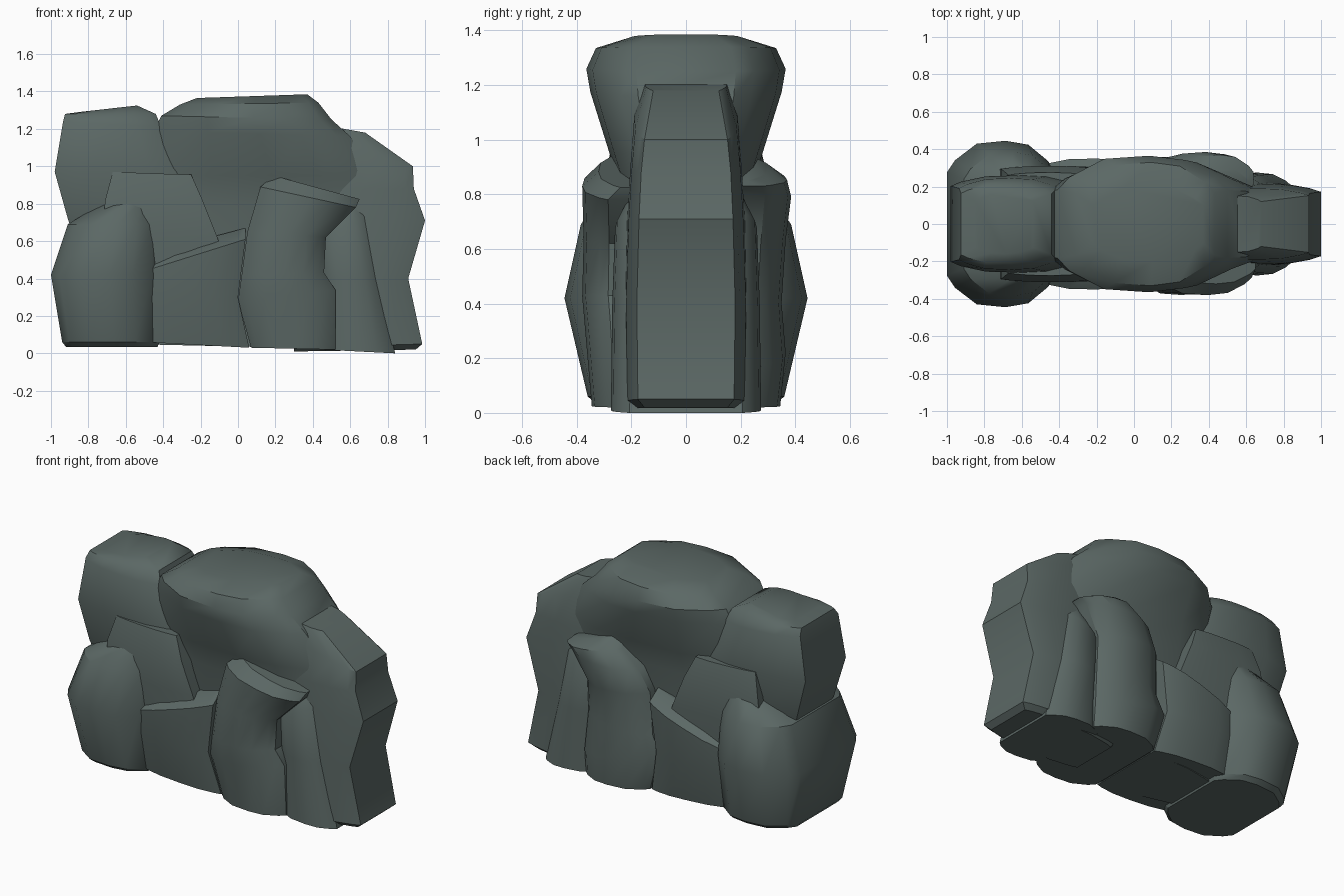
import bpy
import bmesh
from math import radians

cube = bpy.data.objects.get("Cube")
if cube:
    bpy.data.objects.remove(cube, do_unlink=True)


def make_material(name, colour):
    material = bpy.data.materials.new(name)
    material.use_nodes = True
    material.diffuse_color = colour
    material.node_tree.nodes["Principled BSDF"].inputs["Base Color"].default_value = colour
    return material


stone = make_material("grey green stone", (0.105, 0.138, 0.13, 1))

# Positions along a boulder's length where its cross-section has corners
STATIONS = (-1, -0.85, -0.45, 0.08, 0.5, 0.86, 1)


def ring_points(level, end_depth, front_reach, back_reach):
    """One closed ring, possibly sloping along x."""
    z_left, z_right, x_left, x_right, depth = level
    front, back = [], []
    for station in STATIONS:
        t = (station + 1) / 2
        x = x_left + (x_right - x_left) * t
        z = z_left + (z_right - z_left) * t
        y = depth * (1 - (1 - end_depth) * abs(station) ** 3)
        front.append((x, -y * front_reach, z))
        back.append((x, y * back_reach, z))
    return front + back[::-1]


def boulder(name, levels, end_depth, front_reach=1, back_reach=1):
    """Loft a boulder from levels of (z left, z right, x left, x right, half depth)."""
    bm = bmesh.new()
    rings = []
    for level in levels:
        points = ring_points(level, end_depth, front_reach, back_reach)
        rings.append([bm.verts.new(p) for p in points])
    count = len(rings[0])
    for lower, upper in zip(rings, rings[1:]):
        for i in range(count):
            j = (i + 1) % count
            bm.faces.new((lower[i], lower[j], upper[j], upper[i]))
    bm.faces.new(rings[0][::-1])
    bm.faces.new(rings[-1])
    bmesh.ops.recalc_face_normals(bm, faces=bm.faces)
    mesh = bpy.data.meshes.new(name)
    bm.to_mesh(mesh)
    bm.free()
    mesh.materials.append(stone)
    rock = bpy.data.objects.new(name, mesh)
    bpy.context.collection.objects.link(rock)
    bpy.ops.object.select_all(action="DESELECT")
    rock.select_set(True)
    bpy.context.view_layer.objects.active = rock
    bpy.ops.object.shade_smooth_by_angle(angle=radians(35))


# Large central mass, widest near its crown and blending into the end slab
boulder("central_boulder", [
    (.05, .02, -.6, .75, .22),
    (.8, .8, -.5, .78, .23),
    (.95, .95, -.47, .74, .28),
    (1.19, 1.16, -.45, .6, .35),
    (1.27, 1.25, -.41, .5, .365),
    (1.33, 1.34, -.31, .43, .33),
    (1.365, 1.385, -.22, .37, .2),
], end_depth=0.5)

# Upright slab at the model's left end
boulder("end_slab", [
    (.01, .02, .3, .95, .19),
    (.03, .05, .3, .985, .22),
    (.4, .4, .3, .91, .225),
    (.71, .71, .3, 1, .215),
    (.88, .88, .3, .94, .205),
    (1.17, 1, .35, .935, .19),
    (1.23, 1.18, .4, .68, .15),
], end_depth=0.8)

# Wedges leaning on the slab, front and back
boulder("leaning_wedge", [
    (.02, 0, .45, .84, .275),
    (.4, .4, .45, .75, .27),
    (.6, .74, .42, .69, .26),
    (.7, .83, .45, .65, .21),
], end_depth=0.75)

# Tall side rock with a waisted edge, peaked toward the centre
boulder("tall_front_rock", [
    (.03, .02, .07, .52, .345),
    (.28, .34, 0, .52, .37),
    (.42, .43, .02, .46, .38),
    (.65, .62, .05, .47, .375),
    (.89, .78, .12, .63, .38),
    (.95, .825, .19, .65, .32),
], end_depth=0.75, back_reach=0)

# Its counterpart behind, flared at the foot and narrower at the top
boulder("tall_back_rock", [
    (.03, .02, .07, .52, .345),
    (.28, .17, 0, .52, .365),
    (.38, .42, .05, .5, .35),
    (.65, .62, .06, .5, .365),
    (.78, .8, .13, .6, .385),
    (.88, .83, .25, .64, .37),
    (.94, .85, .3, .62, .3),
], end_depth=0.75, front_reach=0)

# Low rock with a sloping ledge
boulder("low_ledge_rock", [
    (.06, .03, -.5, .06, .29),
    (.3, .3, -.5, 0, .34),
    (.44, .61, -.5, .04, .35),
    (.54, .67, -.45, .04, .25),
], end_depth=0.88)

# Flat-topped block between the lower and upper boulders
boulder("flat_topped_block", [
    (.4, .4, -.75, -.04, .3),
    (.62, .62, -.73, -.11, .31),
    (.82, .82, -.71, -.19, .31),
    (.97, .955, -.67, -.25, .275),
], end_depth=0.95)

# Upper boulder at the model's right end
boulder("upper_boulder", [
    (.6, .6, -.87, -.3, .2),
    (.72, .72, -.91, -.2, .24),
    (.97, .97, -.98, -.3, .26),
    (1.24, 1.21, -.935, -.41, .245),
    (1.28, 1.28, -.925, -.44, .21),
    (1.29, 1.325, -.85, -.54, .16),
], end_depth=0.78)

# Rounded lower boulder, bulging to both sides
boulder("lower_boulder", [
    (.035, .035, -.92, -.43, .33),
    (.06, .06, -.94, -.42, .36),
    (.42, .42, -1, -.42, .445),
    (.69, .69, -.91, -.42, .385),
    (.8, .82, -.73, -.44, .3),
], end_depth=0.62)
